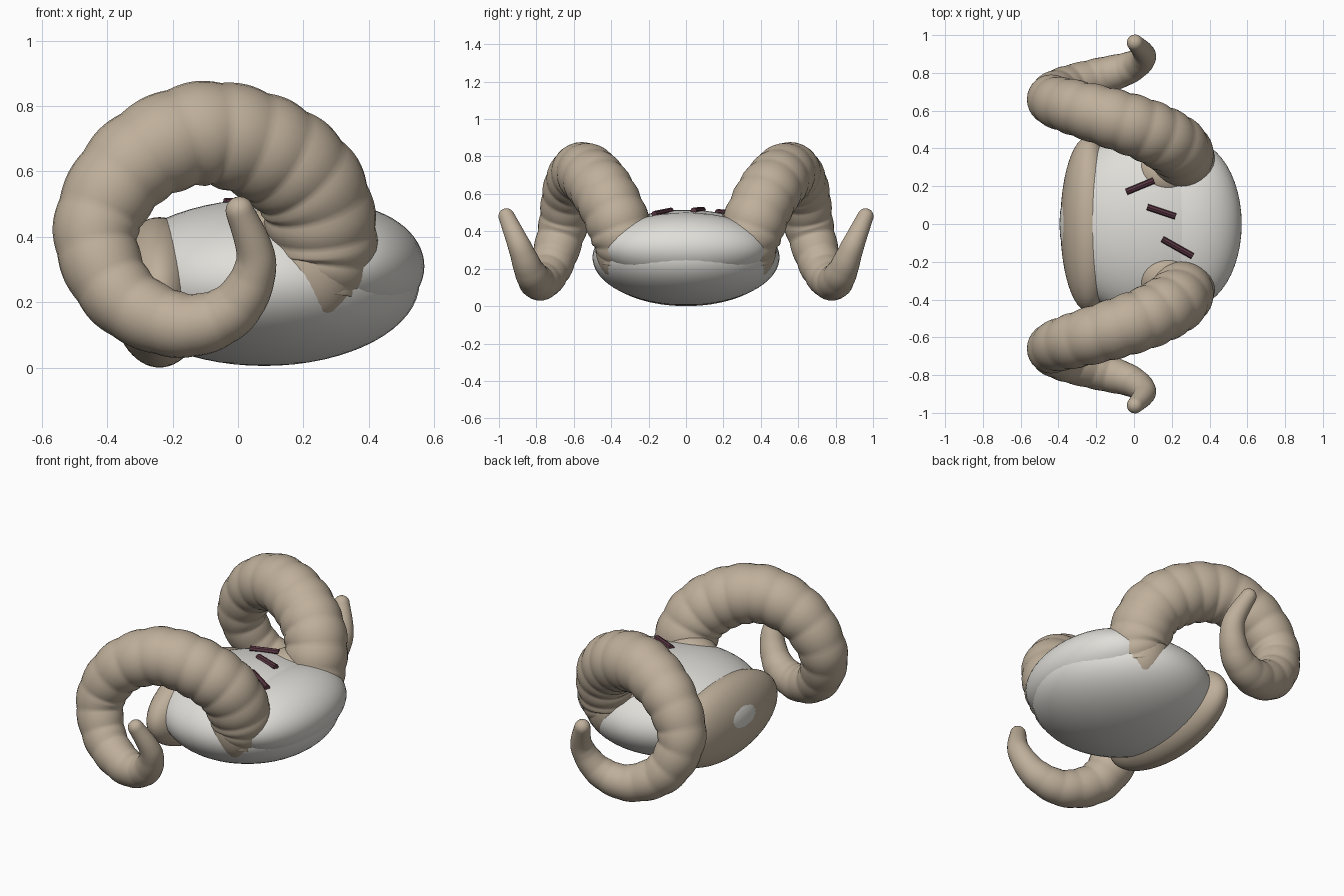
import bpy, bmesh, math
from mathutils import Vector, Matrix

cube = bpy.data.objects.get("Cube")
if cube:
    bpy.data.objects.remove(cube, do_unlink=True)


def material(name, rgb):
    m = bpy.data.materials.new(name)
    m.use_nodes = True
    m.diffuse_color = (*rgb, 1)
    m.node_tree.nodes["Principled BSDF"].inputs["Base Color"].default_value = (*rgb, 1)
    return m


TAN = material("horn tan", (0.52, 0.43, 0.325))
WHITE = material("bone white", (0.74, 0.73, 0.69))
PLUM = material("stitch plum", (0.1, 0.037, 0.055))


def finish(name, bm, mat, smooth=True):
    bmesh.ops.recalc_face_normals(bm, faces=bm.faces)
    for f in bm.faces:
        f.smooth = smooth
    mesh = bpy.data.meshes.new(name)
    bm.to_mesh(mesh)
    bm.free()
    mesh.materials.append(mat)
    obj = bpy.data.objects.new(name, mesh)
    bpy.context.scene.collection.objects.link(obj)
    return obj


def ellipsoid(name, centre, radii, mat):
    bm = bmesh.new()
    bmesh.ops.create_uvsphere(bm, u_segments=48, v_segments=32, radius=1)
    bmesh.ops.transform(bm, verts=bm.verts,
                        matrix=Matrix.Translation(centre) @ Matrix.Diagonal((*radii, 1)))
    return finish(name, bm, mat)


# Head: main shell, upper front lobe, rear pad
ellipsoid("main_shell", (0.08, 0, 0.26), (0.475, 0.5, 0.255), WHITE)
ellipsoid("front_lobe", (0.3, 0, 0.31), (0.27, 0.44, 0.19), WHITE)
ellipsoid("rear_pad", (-0.24, 0, 0.23), (0.15, 0.465, 0.23), TAN)

# Horn centre line with radius: x, outward y, z, r
PATH = [(0.24, 0.33, 0.24, 0.13), (0.26, 0.34, 0.37, 0.165), (0.22, 0.41, 0.55, 0.168),
        (0.08, 0.49, 0.67, 0.165), (-0.12, 0.56, 0.715, 0.158), (-0.325, 0.62, 0.62, 0.145),
        (-0.435, 0.66, 0.42, 0.13), (-0.36, 0.72, 0.22, 0.115), (-0.18, 0.78, 0.13, 0.1),
        (-0.02, 0.83, 0.175, 0.083), (0.055, 0.89, 0.32, 0.062), (0.005, 0.96, 0.48, 0.043)]
STEPS, SIDES, RIBS = 16, 28, 2


def spline(u):
    """Catmull-Rom point on the horn path."""
    last = len(PATH) - 1
    i = min(int(u), last - 1)
    t = u - i
    a, b, c, d = (Vector(PATH[max(0, min(last, k))]) for k in range(i - 1, i + 3))
    return 0.5 * (2 * b + (c - a) * t + (2 * a - 5 * b + 4 * c - d) * t * t
                  + (3 * b - a - 3 * c + d) * t ** 3)


def horn(name, side):
    bm = bmesh.new()
    rings = []
    end = len(PATH) - 1

    def ring(centre, tangent, r):
        across = Vector((0, 1, 0))
        across = (across - tangent * across.dot(tangent)).normalized()
        other = tangent.cross(across)
        points = [centre + r * (across * math.cos(q) + other * math.sin(q))
                  for q in (2 * math.pi * k / SIDES for k in range(SIDES))]
        rings.append([bm.verts.new((p.x, p.y * side, p.z)) for p in points])

    for s in range(end * STEPS + 1):
        u = s / STEPS
        p = spline(u)
        tangent = (spline(min(u + 0.02, end)) - spline(max(u - 0.02, 0))).to_3d().normalized()
        fade = 1 - u / end
        rib = 0.045 * min(1, fade * 2.5) * (abs(math.cos(math.pi * RIBS * u)) - 0.6)
        ring(p.to_3d(), tangent, p.w * (1 + rib))
    # Rounded tip
    for k in range(1, 6):
        a = k * math.pi / 11
        ring(p.to_3d() + tangent * p.w * math.sin(a), tangent, p.w * math.cos(a))
    for r0, r1 in zip(rings, rings[1:]):
        for k in range(SIDES):
            n = (k + 1) % SIDES
            bm.faces.new((r0[k], r0[n], r1[n], r1[k]))
    bm.faces.new(rings[0])
    bm.faces.new(rings[-1])
    return finish(name, bm, TAN)


for label, side in (("left", 1), ("right", -1)):
    horn(label + "_horn", side)
    # Swollen roots where the horns leave the shell
    ellipsoid(label + "_horn_root", (0.16, side * 0.27, 0.36), (0.17, 0.155, 0.15), TAN)
    ellipsoid(label + "_horn_foot", (0.23, side * 0.345, 0.32), (0.15, 0.14, 0.19), TAN)


# Stitches across the crown
def stitch(name, start, stop):
    a, b = Vector(start), Vector(stop)
    bm = bmesh.new()
    bmesh.ops.create_cone(bm, cap_ends=True, segments=8, radius1=0.017, radius2=0.017,
                          depth=(b - a).length)
    turn = (b - a).to_track_quat('Z', 'Y').to_matrix().to_4x4()
    bmesh.ops.transform(bm, verts=bm.verts, matrix=Matrix.Translation((a + b) / 2) @ turn)
    finish(name, bm, PLUM, smooth=False)


stitch("stitch_1", (-0.04, 0.17, 0.502), (0.105, 0.23, 0.497))
stitch("stitch_2", (0.07, 0.09, 0.514), (0.22, 0.04, 0.51))
stitch("stitch_3", (0.15, -0.08, 0.51), (0.31, -0.17, 0.492))
